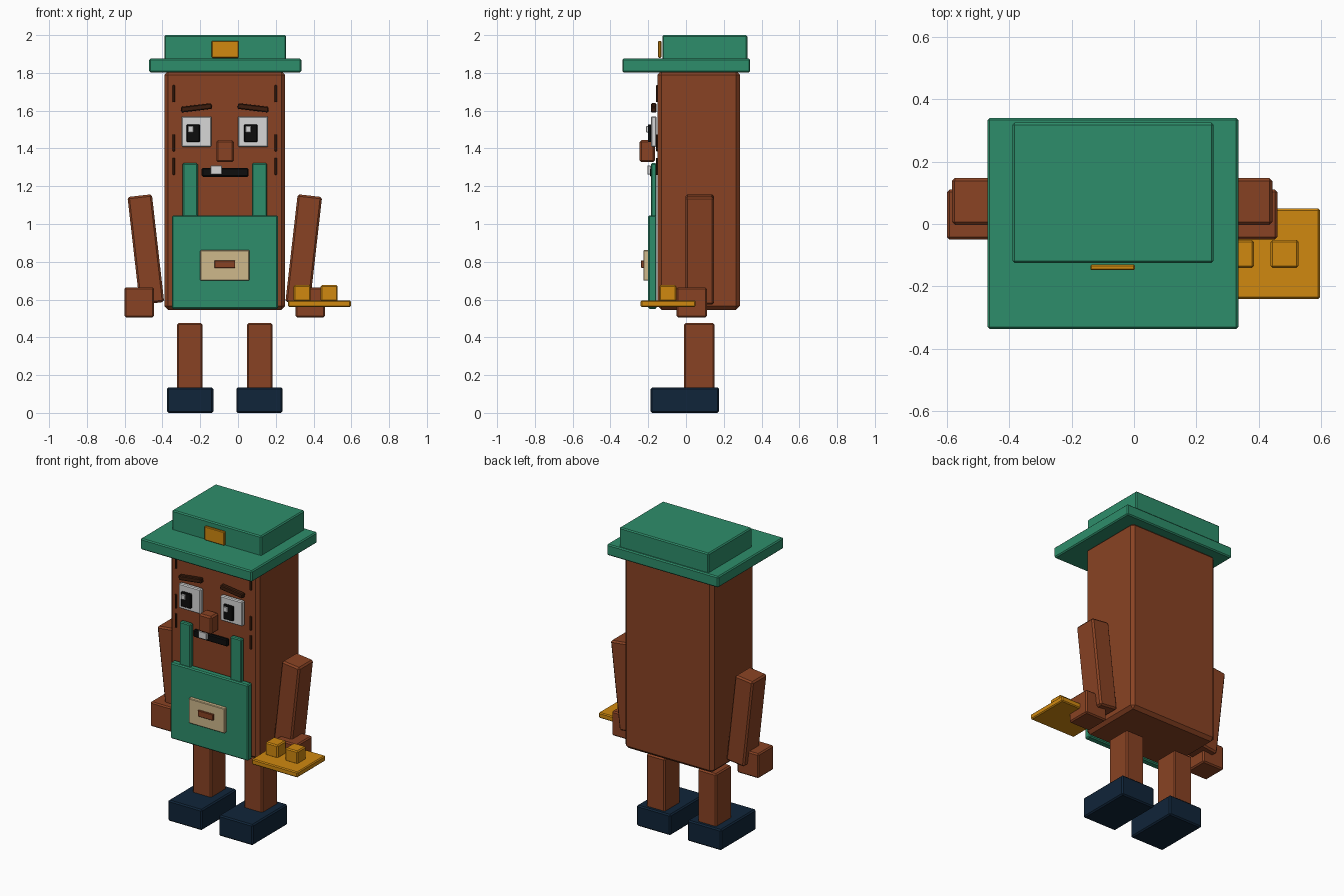
import bpy
import math

if "Cube" in bpy.data.objects:
    bpy.data.objects.remove(bpy.data.objects["Cube"], do_unlink=True)


def material(name, r, g, b):
    m = bpy.data.materials.new(name)
    m.use_nodes = True
    m.diffuse_color = (r, g, b, 1)
    m.node_tree.nodes["Principled BSDF"].inputs["Base Color"].default_value = (r, g, b, 1)
    return m


brown = material("brown", 0.25, 0.055, 0.017)
dark_brown = material("dark brown", 0.045, 0.012, 0.004)
green = material("green", 0.027, 0.27, 0.145)
gold = material("gold", 0.63, 0.25, 0.005)
beige = material("beige", 0.62, 0.48, 0.26)
navy = material("navy", 0.005, 0.018, 0.041)
white = material("white", 0.68, 0.68, 0.68)
black = material("black", 0.004, 0.004, 0.004)

MID = -0.07  # the figure's own centre line


def box(name, mat, x, y, z, bevel=0.006, tilt=0):
    """Bevelled box from (min, max) ranges, tilted about the y axis in degrees."""
    ranges = (x, y, z)
    bpy.ops.mesh.primitive_cube_add(size=1, location=[(a + b) / 2 for a, b in ranges])
    ob = bpy.context.object
    ob.name = name
    ob.scale = [b - a for a, b in ranges]
    bpy.ops.object.transform_apply(location=False, rotation=False, scale=True)
    ob.rotation_euler.y = math.radians(tilt)
    ob.data.materials.append(mat)
    mod = ob.modifiers.new("Bevel", "BEVEL")
    mod.width = bevel
    mod.segments = 1
    return ob


def pair(name, mat, x, y, z, bevel=0.006, tilt=0):
    """Right-hand part and its mirror across the figure's centre line."""
    box("right_" + name, mat, x, y, z, bevel, tilt)
    box("left_" + name, mat, (2 * MID - x[1], 2 * MID - x[0]), y, z, bevel, -tilt)


# Body and limbs
box("body", brown, (-0.39, 0.25), (-0.15, 0.285), (0.545, 1.81), 0.02)
pair("arm", brown, (-0.553, -0.423), (-0.003, 0.148), (0.578, 1.152), 0.01, -6.5)
pair("hand", brown, (-0.6, -0.445), (-0.05, 0.11), (0.505, 0.665), 0.008)
pair("leg", brown, (-0.322, -0.188), (-0.01, 0.15), (0.125, 0.475), 0.008)
pair("shoe", navy, (-0.376, -0.131), (-0.187, 0.175), (0, 0.135), 0.008)

# Hat
box("hat_brim", green, (-0.47, 0.335), (-0.337, 0.34), (1.803, 1.875), 0.007)
box("hat_crown", green, (-0.39, 0.255), (-0.125, 0.325), (1.865, 2.0), 0.007)
box("hat_buckle", gold, (-0.14, 0.003), (-0.148, -0.13), (1.88, 1.97), 0.004)

# Face
pair("eye", white, (-0.3, -0.14), (-0.186, -0.156), (1.408, 1.57))
pair("brow", dark_brown, (-0.302, -0.138), (-0.186, -0.156), (1.6, 1.63), 0.005, -7)
for side, offset in (("right", 0), ("left", 0.305)):
    box(side + "_pupil", black, (offset - 0.272, offset - 0.202), (-0.202, -0.184), (1.433, 1.528), 0.004)
    box(side + "_eye_glint", white, (offset - 0.264, offset - 0.236), (-0.211, -0.2), (1.485, 1.518), 0.002)
box("nose", brown, (-0.115, -0.022), (-0.245, -0.165), (1.327, 1.444), 0.01)
box("mouth", black, (-0.192, 0.055), (-0.19, -0.165), (1.25, 1.297))
box("tooth", white, (-0.145, -0.085), (-0.205, -0.186), (1.262, 1.309), 0.003)

# Grain marks down both edges of the face
for i, z in enumerate((1.305, 1.43, 1.69)):
    pair("grain_mark_%d" % (i + 1), dark_brown, (-0.346, -0.334), (-0.159, -0.149), (z - 0.045, z + 0.045), 0.002)

# Apron with straps and pocket label
box("apron", green, (-0.35, 0.212), (-0.2, -0.155), (0.55, 1.046), 0.007)
pair("strap", green, (-0.293, -0.213), (-0.186, -0.155), (1.03, 1.322))
box("apron_pocket", beige, (-0.2, 0.06), (-0.226, -0.198), (0.7, 0.862), 0.004)
box("pocket_tag", brown, (-0.125, -0.015), (-0.238, -0.224), (0.768, 0.807), 0.002)

# Serving tray with two small blocks
box("tray", gold, (0.265, 0.597), (-0.24, 0.05), (0.56, 0.596))
for i, x in enumerate((0.295, 0.438)):
    box("tray_block_%d" % (i + 1), gold, (x, x + 0.09), (-0.141, -0.051), (0.59, 0.676), 0.007)
